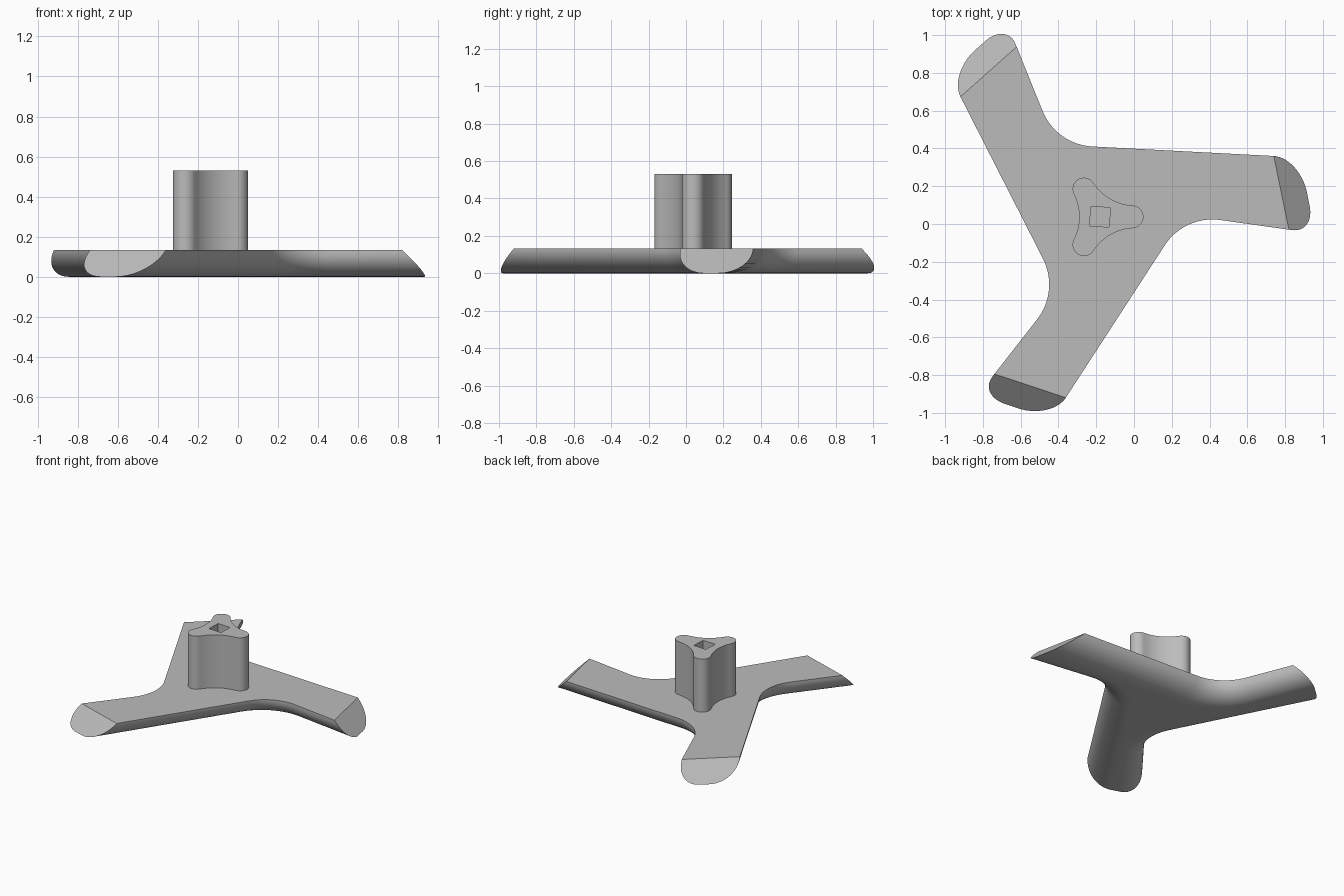
import bpy, bmesh
from math import sin, cos, radians, pi, sqrt, atan2
from mathutils import Vector, Matrix

if "Cube" in bpy.data.objects:
    bpy.data.objects.remove(bpy.data.objects["Cube"])

CENTRE = Vector((-0.18, 0.038, 0))
DECK = 0.133          # thickness of the blades
TOP = 0.53            # top of the hub

grey = bpy.data.materials.new("plain_grey")
grey.use_nodes = True
grey.diffuse_color = (0.5, 0.5, 0.5, 1)
grey.node_tree.nodes["Principled BSDF"].inputs["Base Color"].default_value = (0.5, 0.5, 0.5, 1)


def unit(deg):
    return Vector((cos(radians(deg)), sin(radians(deg))))


def turned(points, deg):
    rot = Matrix.Rotation(radians(deg), 2)
    return [rot @ p for p in points]


def meet(n1, d1, n2, d2):
    """Point where the lines n1.p = d1 and n2.p = d2 cross."""
    det = n1.x * n2.y - n1.y * n2.x
    return Vector(((d1 * n2.y - d2 * n1.y) / det, (n1.x * d2 - n2.x * d1) / det))


def finish(name, bm):
    bmesh.ops.recalc_face_normals(bm, faces=bm.faces)
    mesh = bpy.data.meshes.new(name)
    bm.to_mesh(mesh)
    bm.free()
    mesh.materials.clear()
    mesh.materials.append(grey)
    obj = bpy.data.objects.new(name, mesh)
    obj.location = CENTRE
    bpy.context.collection.objects.link(obj)
    bpy.ops.object.select_all(action='DESELECT')
    obj.select_set(True)
    bpy.context.view_layer.objects.active = obj
    bpy.ops.object.shade_smooth_by_angle(angle=radians(30))
    return obj


# Three-bladed base: outlines at falling depths, lofted together
LEAD, TRAIL = Vector((0.92, 0.322)), Vector((1.0, -0.068))
N_LEAD, N_TRAIL, N_TIP, N_NEXT = unit(87), unit(-98), unit(11.6), unit(-33)


def outline(depth):
    s = min(depth / DECK, 1)
    lead_inset = 0.18 * (1 - sqrt(1 - s * s))
    s = max(0, (depth - 0.015) / (DECK - 0.015))
    trail_inset = 0.14 * (1 - sqrt(max(0, 1 - s * s)))
    d_lead = N_LEAD.dot(LEAD) - lead_inset
    d_trail = N_TRAIL.dot(TRAIL) - trail_inset
    d_tip = N_TIP.dot(TRAIL) + depth
    r = 0.3 + (lead_inset + trail_inset) / 2
    hollow = meet(N_TRAIL, d_trail + r, N_NEXT, d_lead + r)
    arm = [meet(N_LEAD, d_lead, N_TIP, d_tip), meet(N_TRAIL, d_trail, N_TIP, d_tip)]
    arm += [hollow - r * unit(-98 + 65 * i / 16) for i in range(17)]
    return [p for k in range(3) for p in turned(arm, -120 * k)]


bm = bmesh.new()
rings = []
STEPS = 14
for i in range(STEPS + 1):
    depth = DECK * sin(pi / 2 * i / STEPS)
    rings.append([bm.verts.new((p.x, p.y, DECK - depth)) for p in outline(depth)])
for a, b in zip(rings, rings[1:]):
    for i in range(len(a)):
        j = (i + 1) % len(a)
        bm.faces.new((a[i], a[j], b[j], b[i]))
bm.faces.new(rings[0])
bm.faces.new(rings[-1])
finish("bladed_base", bm)

# Three-lobed hub: round lobes joined by tangent hollow arcs, with a square socket
LOBE, LOBE_R, WAIST = 0.17, 0.06, 0.11
k = WAIST - LOBE_R
reach = (LOBE ** 2 - k ** 2) / (LOBE - 2 * k)
hollow = reach * unit(60)
hollow_r = reach - WAIST
lobe_centre = Vector((LOBE, 0))
to_hollow = hollow - lobe_centre
edge = atan2(to_hollow.y, to_hollow.x) * 180 / pi
half = 60 - edge       # half sweep of the hollow arc, signed
third = [lobe_centre + LOBE_R * unit(-edge + 2 * edge * i / 20) for i in range(21)]
third += [hollow + hollow_r * unit(240 - half + 2 * half * i / 12) for i in range(1, 12)]
profile = [p for n in range(3) for p in turned(third, 120 * n)]
socket = [0.073 * unit(45 - 3 + 90 * n) for n in range(4)]

curve = bpy.data.curves.new("hub_profile", 'CURVE')
curve.dimensions = '2D'
curve.fill_mode = 'BOTH'
bottom = DECK - 0.01
curve.extrude = (TOP - bottom) / 2
for loop in (profile, socket):
    spline = curve.splines.new('POLY')
    spline.points.add(len(loop) - 1)
    for point, p in zip(spline.points, loop):
        point.co = (p.x, p.y, 0, 1)
    spline.use_cyclic_u = True
shape = bpy.data.objects.new("hub_profile", curve)
bpy.context.collection.objects.link(shape)
depsgraph = bpy.context.evaluated_depsgraph_get()
solid = bpy.data.meshes.new_from_object(shape.evaluated_get(depsgraph))
bpy.data.objects.remove(shape)

bm = bmesh.new()
bm.from_mesh(solid)
bmesh.ops.remove_doubles(bm, verts=bm.verts, dist=0.0005)
bmesh.ops.translate(bm, verts=bm.verts, vec=(0, 0, (TOP + bottom) / 2))
finish("lobed_hub", bm)
